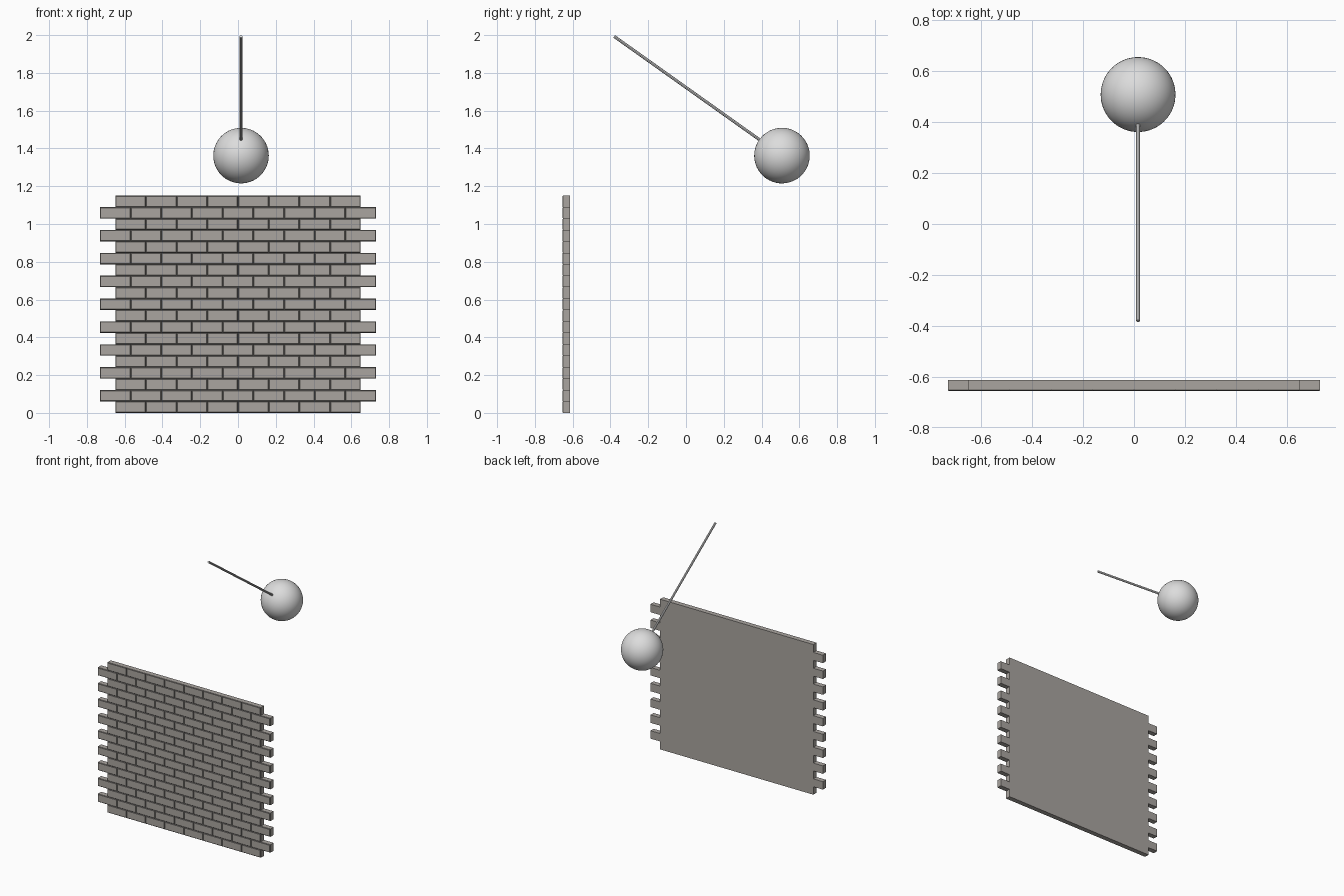
import bpy, bmesh, math
from mathutils import Matrix, Vector

if "Cube" in bpy.data.objects:
    bpy.data.objects.remove(bpy.data.objects["Cube"])


def material(name, rgb):
    m = bpy.data.materials.new(name)
    m.diffuse_color = (*rgb, 1)
    m.use_nodes = True
    m.node_tree.nodes["Principled BSDF"].inputs["Base Color"].default_value = m.diffuse_color
    return m


brick_mat = material("warm grey brick", (0.40, 0.375, 0.35))
mortar_mat = material("dark mortar", (0.20, 0.19, 0.18))
steel_mat = material("pale steel", (0.72, 0.72, 0.72))


def finish(bm, name, mats, smooth=False):
    mesh = bpy.data.meshes.new(name)
    bm.to_mesh(mesh)
    bm.free()
    obj = bpy.data.objects.new(name, mesh)
    bpy.context.collection.objects.link(obj)
    for m in mats:
        mesh.materials.append(m)
    if smooth:
        bpy.context.view_layer.objects.active = obj
        obj.select_set(True)
        bpy.ops.object.shade_smooth_by_angle(angle=math.radians(30))
        obj.select_set(False)
    return obj


# Brick wall: 19 courses, alternately 8 and 9 bricks long, grooved on the front
ROWS, PITCH, ROW_H = 19, 0.1624, 1.15 / 19
FRONT, BACK, GROOVE = -0.655, -0.613, 0.004

wall = bmesh.new()
for row in range(ROWS):
    n = 8 + row % 2
    place = (Matrix.Translation((0, FRONT + GROOVE, (row + 0.5) * ROW_H))
             @ Matrix.Rotation(math.pi / 2, 4, 'X')
             @ Matrix.Diagonal((n * PITCH, ROW_H, 1, 1)))
    old = set(wall.faces)
    bmesh.ops.create_grid(wall, x_segments=n, y_segments=1, size=0.5, matrix=place)
    face_grid = [f for f in wall.faces if f not in old]
    ext = bmesh.ops.extrude_face_region(wall, geom=face_grid, use_keep_orig=True)
    moved = [v for v in ext["geom"] if isinstance(v, bmesh.types.BMVert)]
    bmesh.ops.translate(wall, verts=moved, vec=(0, BACK - FRONT - GROOVE, 0))
bmesh.ops.recalc_face_normals(wall, faces=wall.faces[:])
wall.normal_update()

# Raise each brick face; the sloping rims are the mortar joints
fronts = [f for f in wall.faces if f.normal.y < -0.9]
rims = bmesh.ops.inset_individual(wall, faces=fronts, thickness=0.004,
                                  depth=GROOVE, use_even_offset=True)
for f in rims["faces"]:
    if f.normal.y > -0.95 or f not in fronts:
        f.material_index = 1
for f in fronts:
    f.material_index = 0
finish(wall, "brick_wall", [brick_mat, mortar_mat])

# Wrecking ball, with its pole along the cable
ball_centre = Vector((0.016, 0.508, 1.362))
cable_top = Vector((0.016, -0.380, 1.993))
axis = cable_top - ball_centre
turn = axis.to_track_quat('Z', 'Y').to_matrix().to_4x4()

ball = bmesh.new()
bmesh.ops.create_uvsphere(ball, u_segments=48, v_segments=24, radius=0.147,
                          matrix=Matrix.Translation(ball_centre) @ turn)
finish(ball, "wrecking_ball", [steel_mat], smooth=True)

# Taut cable, swung back at an angle and sunk slightly into the ball
start = ball_centre + axis.normalized() * 0.135
cable = bmesh.new()
bmesh.ops.create_cone(cable, cap_ends=True, segments=8, radius1=0.008, radius2=0.008,
                      depth=(cable_top - start).length,
                      matrix=Matrix.Translation((start + cable_top) / 2) @ turn)
finish(cable, "cable", [steel_mat])
